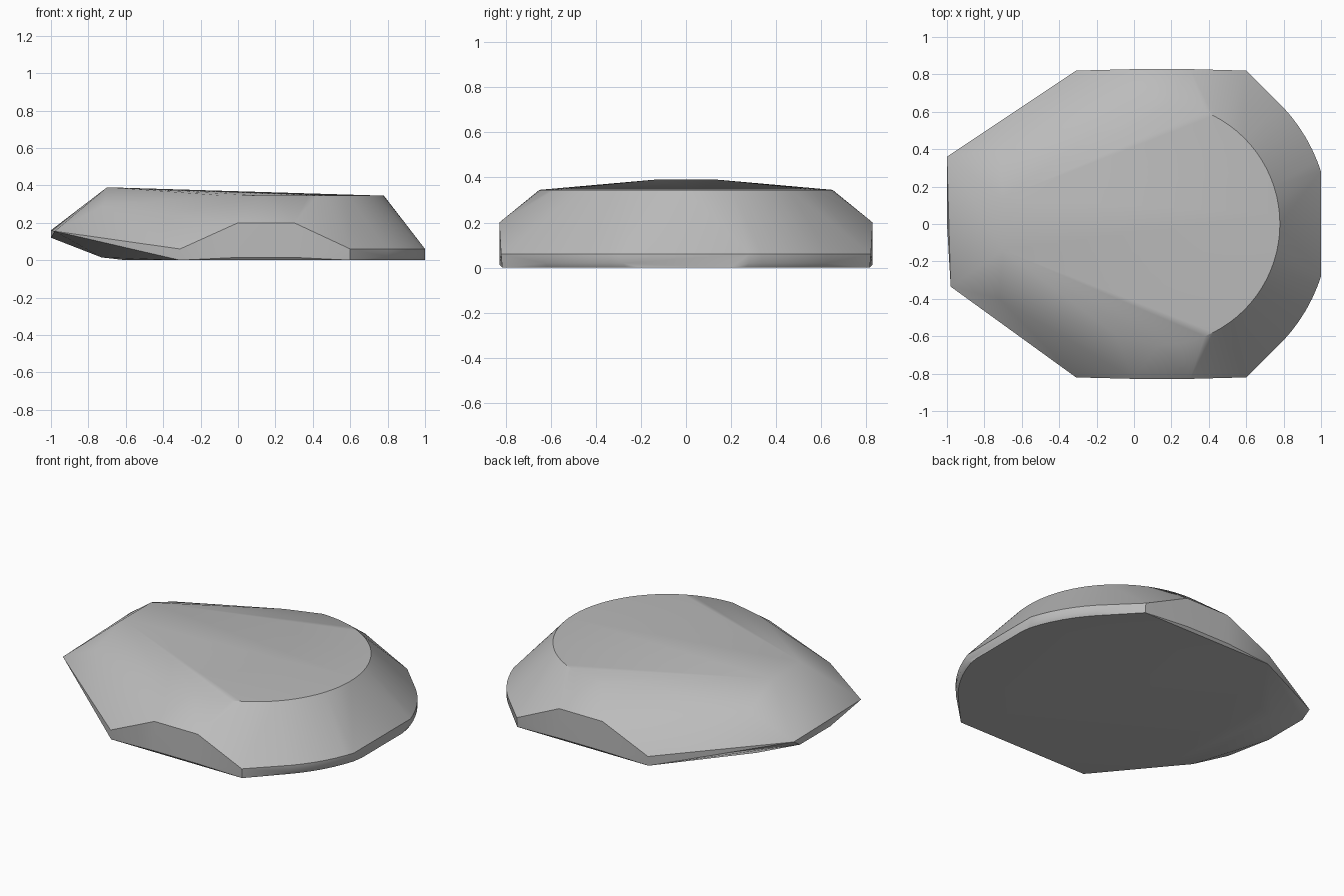
import bpy
import bmesh
from math import cos, sin, radians

default_cube = bpy.data.objects.get("Cube")
if default_cube:
    bpy.data.objects.remove(default_cube, do_unlink=True)


def make_material(name, colour):
    material = bpy.data.materials.new(name)
    material.use_nodes = True
    material.diffuse_color = colour
    shader = material.node_tree.nodes["Principled BSDF"]
    shader.inputs["Base Color"].default_value = colour
    return material


def arc(centre_x, radius, height, limit, steps):
    """Points on a horizontal arc that faces +x."""
    angles = [radians(limit * (2 * i / steps - 1)) for i in range(steps + 1)]
    return [(centre_x + radius * cos(a), radius * sin(a), height) for a in angles]


def mirrored(points):
    """Points on both the left and the right flank."""
    return [(x, side * y, z) for x, y, z in points for side in (-1, 1)]


def build_hull(name, points, material):
    mesh = bpy.data.meshes.new(name)
    bm = bmesh.new()
    for point in points:
        bm.verts.new(point)
    hull = bmesh.ops.convex_hull(bm, input=bm.verts)
    unused = {v for v in hull["geom_interior"] + hull["geom_unused"]
              if isinstance(v, bmesh.types.BMVert)}
    bmesh.ops.delete(bm, geom=list(unused), context="VERTS")
    bmesh.ops.dissolve_limit(bm, angle_limit=radians(0.3),
                             verts=bm.verts, edges=bm.edges)
    bmesh.ops.recalc_face_normals(bm, faces=bm.faces)
    bm.to_mesh(mesh)
    bm.free()
    mesh.materials.append(material)
    body = bpy.data.objects.new(name, mesh)
    bpy.context.collection.objects.link(body)
    bpy.ops.object.select_all(action="DESELECT")
    body.select_set(True)
    bpy.context.view_layer.objects.active = body
    bpy.ops.object.shade_smooth_by_angle(angle=radians(35))
    return body


# Round table and the low wall beneath it
outline = arc(0.13, 0.65, 0.345, 90, 40)
outline += arc(0.13, 0.914, 0.06, 43, 20)
outline += arc(0.13, 0.914, 0.02, 43, 20)
outline += arc(0.13, 0.9, 0, 43, 20)
outline = [(min(x, 1), y, z) for x, y, z in outline]
outline += [(1, y, z) for y in (-0.28, 0.28) for z in (0.02, 0.06)]

# Trapezoid flats on both flanks
outline += mirrored([
    (-0.31, 0.82, 0.06), (0, 0.828, 0.2), (0.3, 0.828, 0.2), (0.6, 0.82, 0.06),
    (-0.31, 0.815, 0), (0.6, 0.815, 0), (0, 0.828, 0.015), (0.3, 0.828, 0.015),
])

# Front edge of the table, shoulder facets and lifted belly
outline += mirrored([
    (-0.7, 0.14, 0.39), (-0.72, 0.4, 0.29), (-0.73, 0.35, 0.015), (-0.6, 0.4, 0),
])
outline += [(-0.1, -0.59, 0.347), (-0.08, 0.57, 0.35)]

# Blunt nose, slightly uneven
outline += [(-1, 0.36, 0.16), (-0.98, -0.335, 0.155), (-1, 0.3, 0.12), (-1, 0, 0.12)]

build_hull("cut_stone", outline, make_material("stone_grey", (0.5, 0.5, 0.5, 1)))
